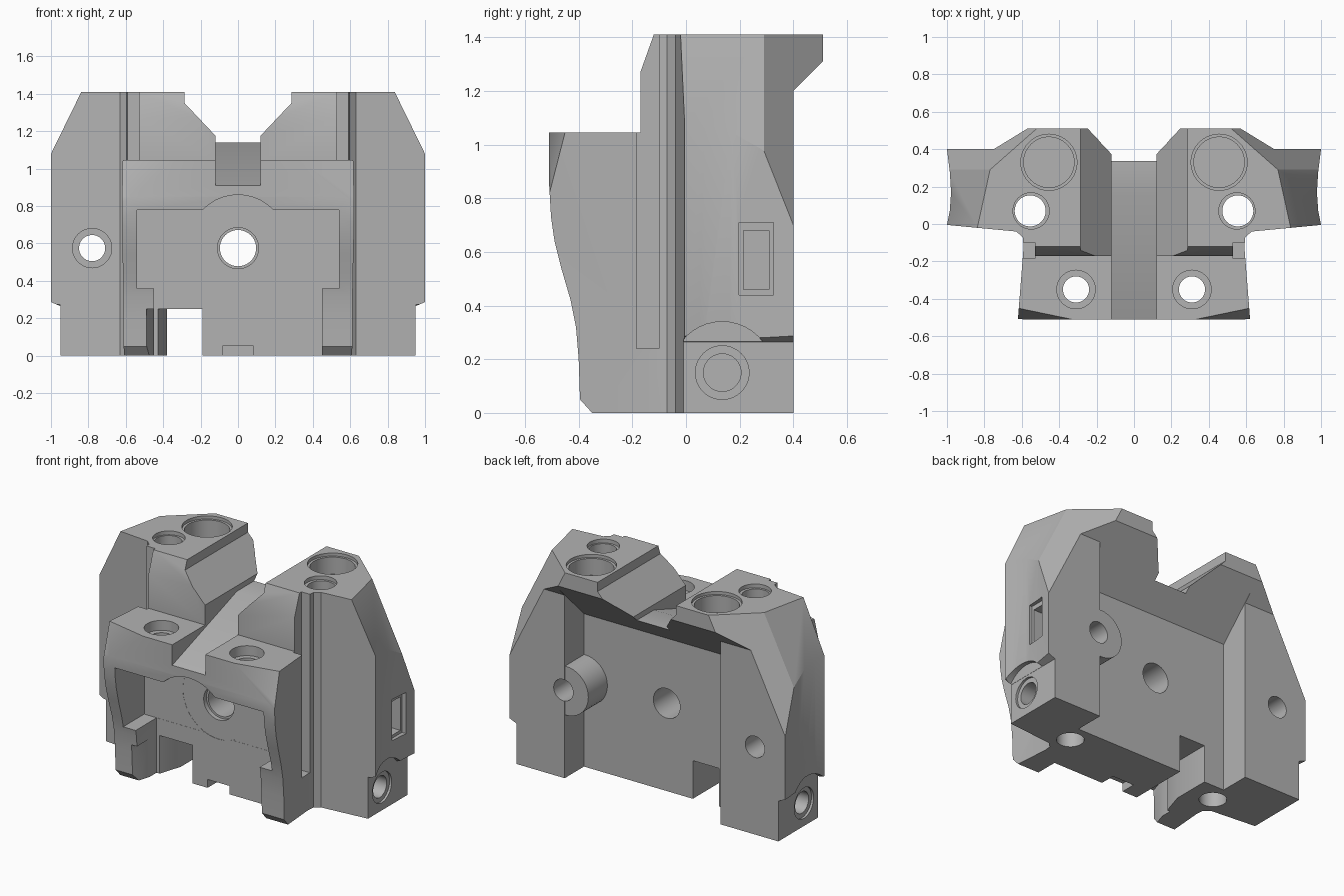
import bpy, bmesh
from mathutils import Matrix, Vector

if "Cube" in bpy.data.objects:
    bpy.data.objects.remove(bpy.data.objects["Cube"], do_unlink=True)

steel = bpy.data.materials.new("machined_grey")
steel.use_nodes = True
GREY = (0.45, 0.45, 0.45, 1)
steel.diffuse_color = GREY
for node in steel.node_tree.nodes:
    if node.type == 'BSDF_PRINCIPLED':
        node.inputs["Base Color"].default_value = GREY


def new_object(name, bm):
    bmesh.ops.recalc_face_normals(bm, faces=bm.faces[:])
    mesh = bpy.data.meshes.new(name)
    bm.to_mesh(mesh)
    bm.free()
    ob = bpy.data.objects.new(name, mesh)
    mesh.materials.append(steel)
    bpy.context.collection.objects.link(ob)
    return ob


def place(axis, a, b, t):
    return {'x': (t, a, b), 'y': (a, t, b), 'z': (a, b, t)}[axis]


def prism(axis, pts, lo, hi):
    """Extrude a flat outline along an axis."""
    bm = bmesh.new()
    low = [bm.verts.new(place(axis, a, b, lo)) for a, b in pts]
    high = [bm.verts.new(place(axis, a, b, hi)) for a, b in pts]
    bm.faces.new(low)
    bm.faces.new(high)
    for i in range(len(pts)):
        j = (i + 1) % len(pts)
        bm.faces.new((low[i], low[j], high[j], high[i]))
    return new_object("cutter", bm)


def box(axis, a0, a1, b0, b1, lo, hi):
    return prism(axis, [(a0, b0), (a1, b0), (a1, b1), (a0, b1)], lo, hi)


def rod(axis, a, b, r, lo, hi):
    bm = bmesh.new()
    turn = {'x': Matrix.Rotation(1.5708, 4, 'Y'), 'y': Matrix.Rotation(1.5708, 4, 'X'),
            'z': Matrix.Identity(4)}[axis]
    mid = Matrix.Translation(place(axis, a, b, (lo + hi) / 2))
    bmesh.ops.create_cone(bm, cap_ends=True, segments=40, radius1=r, radius2=r,
                          depth=abs(hi - lo), matrix=mid @ turn)
    return new_object("cutter", bm)


def combine(tool, operation='DIFFERENCE'):
    mod = body.modifiers.new("combine", 'BOOLEAN')
    mod.operation, mod.solver, mod.object = operation, 'EXACT', tool
    with bpy.context.temp_override(object=body, active_object=body):
        bpy.ops.object.modifier_apply(modifier=mod.name)
    bpy.data.objects.remove(tool, do_unlink=True)


def shave(planes):
    """Slice off everything beyond each plane (normal, point) and cap it."""
    bm = bmesh.new()
    bm.from_mesh(body.data)
    for normal, point in planes:
        cut = bmesh.ops.bisect_plane(bm, geom=bm.verts[:] + bm.edges[:] + bm.faces[:], dist=1e-5,
                                     plane_co=point, plane_no=normal, clear_outer=True)
        edges = [e for e in cut["geom_cut"] if isinstance(e, bmesh.types.BMEdge)]
        bmesh.ops.edgeloop_fill(bm, edges=edges)
    bmesh.ops.recalc_face_normals(bm, faces=bm.faces[:])
    bm.to_mesh(body.data)
    bm.free()


# Main block: side profile, trimmed to the plan outline
side_profile = [(-.35, 0), (-.395, .05), (-.4, .2), (-.41, .32), (-.43, .42), (-.465, .54),
                (-.49, .64), (-.503, .73), (-.51, .85), (-.51, 1.045), (-.17, 1.045),
                (-.17, 1.27), (-.12, 1.41), (.51, 1.41), (.51, 0)]
body = prism('x', side_profile, -1.2, 1.2)
body.name = "clamp_body"
half_plan = [(.63, -.6), (.62, -.5), (.59, -.12), (.595, -.07), (.63, -.04), (1, -.005),
             (.985, .07), (.978, .17), (.985, .28), (1, .4), (1, .6)]
combine(prism('z', half_plan + [(-x, y) for x, y in reversed(half_plan)], -.1, 1.6), 'INTERSECT')

# Sloped shoulders, rear corners and front lip corners
planes = []
for s in (1, -1):
    planes += [(Vector((2 * s, .44, 1)), (.84 * s, -.03, 1.41)),
               (Vector((2 * s, 2.27, 1)), (.77 * s, .29, 1.41)),
               (Vector((.0138 * s, -.0667, .0174)), (.33 * s, -.51, 1.045))]
shave(planes)

# Rear: wing backs with overhang, then the deeper centre pocket
combine(prism('x', [(.4, -.1), (.4, 1.2), (.6, 1.4), (.6, -.1)], -1.3, 1.3))
combine(prism('x', [(.2, -.1), (.2, 1.002), (.45, 1.252), (.45, -.1)], -.53, .6))
combine(rod('y', .59, .575, .16, .15, .398), 'UNION')

# Valley between the towers with a ramped floor
valley = [(.115, 1.17), (.285, 1.35), (.285, 1.6)]
combine(prism('y', valley + [(-x, z) for x, z in reversed(valley)], -.7, .7))
combine(prism('x', [(-.6, .88), (.16, 1.14), (.6, 1.14), (.6, 1.6), (-.6, 1.6)], -.12, .12))

# Front recess, arch and the open space between the legs
combine(box('y', -.54, .54, .36, .78, -.7, -.2))
combine(rod('y', 0, .6, .26, -.7, -.199))
combine(box('y', -.45, .45, -.1, .37, -.7, -.201))
combine(prism('z', [(-.49, -.7), (-.49, -.4), (-.38, -.05), (-.38, .6), (-.19, .6), (-.19, -.7)],
              -.1, .25))
combine(box('y', -.08, .08, -.1, .055, -.3, -.1))

# Features shared by both sides
for s in (1, -1):
    # groove beside the tower
    combine(box('z', .53 * s, .7 * s, -.185, -.1, .24, 1.6))
    # lower step on the wing end, with its round top and side hole
    step = [(.95, -.1), (.95, .265), (1.1, .33), (1.1, -.1)]
    combine(prism('y', [(x * s, z) for x, z in step], -.3, .7))
    combine(rod('x', .135, .15, .19, .951 * s, 1.1 * s))
    combine(rod('x', .135, .15, .1, .935 * s, 1.1 * s))
    combine(rod('x', .135, .15, .07, .72 * s, 1.1 * s))
    # top bores
    combine(rod('z', .455 * s, .33, .15, 1.39, 1.6))
    combine(rod('z', .455 * s, .33, .135, 1.28, 1.6))
    combine(rod('z', .55 * s, .07, .097, 1.385, 1.6))
    combine(rod('z', .555 * s, .07, .083, -.1, 1.6))
    # lip holes
    combine(rod('z', .31 * s, -.35, .103, .98, 1.2))
    combine(rod('z', .31 * s, -.35, .07, .6, 1.2))

# Centre hole, through hole in one wing, blind hole in the rear boss
combine(rod('y', 0, .575, .11, -.4, -.17))
combine(rod('y', 0, .575, .097, -.4, .5))
combine(rod('y', -.78, .575, .105, -.3, .01))
combine(rod('y', -.78, .575, .07, -.3, .6))
combine(rod('y', .61, .575, .07, .2, .6))

# Stepped slot in one wing end
combine(box('x', .197, .327, .44, .71, .96, 1.2))
combine(box('x', .215, .31, .46, .68, .89, 1.2))

bpy.ops.object.select_all(action='DESELECT')
body.select_set(True)
bpy.context.view_layer.objects.active = body
bpy.ops.object.shade_smooth_by_angle(angle=.5)
